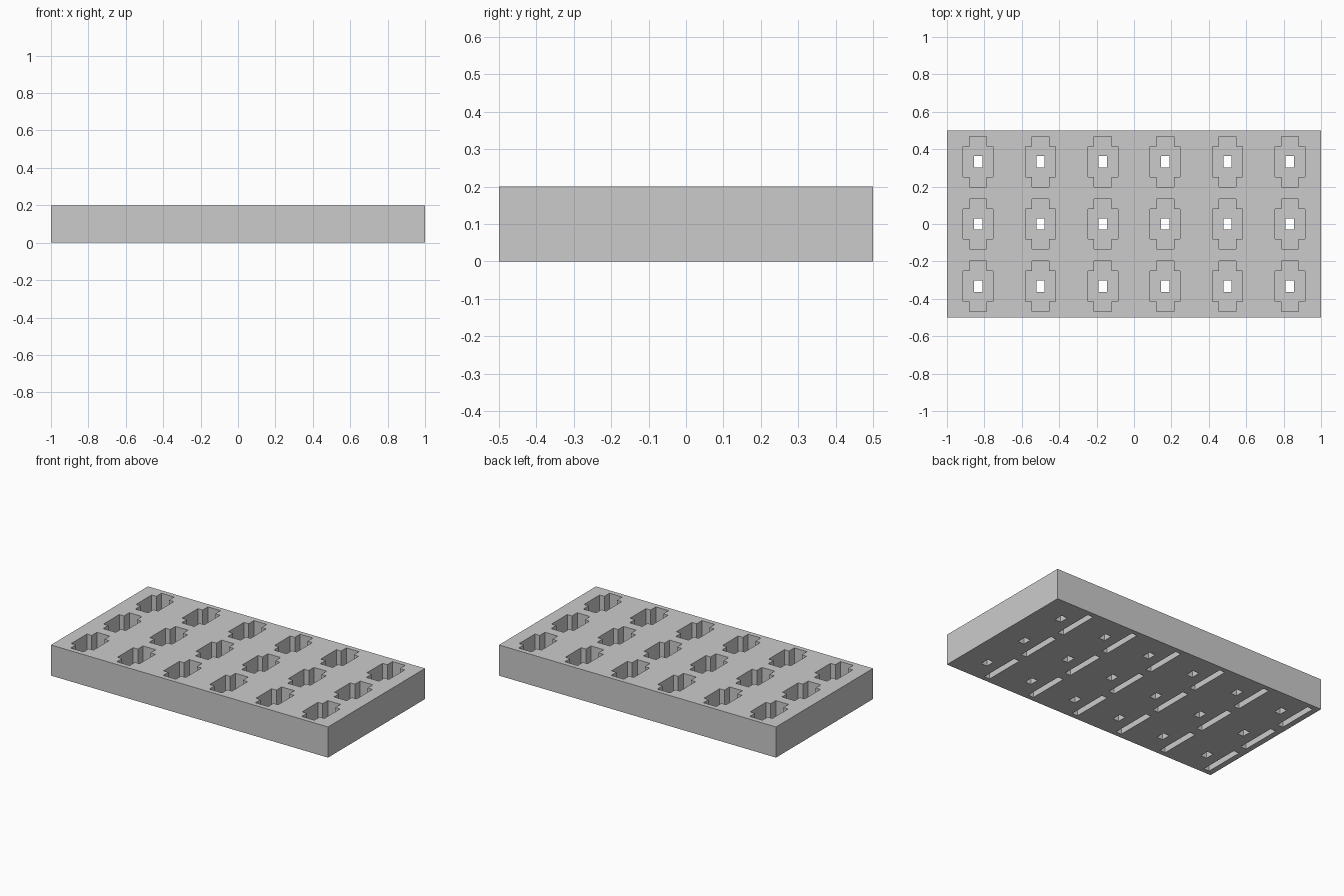
import bpy
import bmesh

if "Cube" in bpy.data.objects:
    bpy.data.objects.remove(bpy.data.objects["Cube"], do_unlink=True)

HEIGHT = 0.2
PITCH = 1 / 3
CENTRES = [((i - 2.5) * PITCH, (j - 1) * PITCH) for i in range(6) for j in range(3)]

grey = bpy.data.materials.new("plain grey")
grey.use_nodes = True
colour = (0.6, 0.6, 0.6, 1)
grey.diffuse_color = colour
grey.node_tree.nodes["Principled BSDF"].inputs["Base Color"].default_value = colour


def rectangle(hx, hy, ox=0):
    return [(ox - hx, -hy), (ox + hx, -hy), (ox + hx, hy), (ox - hx, hy)]


def cross(wide, arm, shoulder, tip):
    """Outline of a rectangle with a narrower tab at both y ends."""
    half = [(arm, -tip), (arm, -shoulder), (wide, -shoulder),
            (wide, shoulder), (arm, shoulder), (arm, tip)]
    return half + [(-x, -y) for x, y in half]


def prisms(name, outline, z0, z1, centres):
    """One object holding an upright prism of the outline at every centre."""
    bm = bmesh.new()
    for cx, cy in centres:
        base = bm.faces.new([bm.verts.new((cx + x, cy + y, z0)) for x, y in outline])
        top = bmesh.ops.extrude_face_region(bm, geom=[base])["geom"]
        verts = [g for g in top if isinstance(g, bmesh.types.BMVert)]
        bmesh.ops.translate(bm, verts=verts, vec=(0, 0, z1 - z0))
    bmesh.ops.recalc_face_normals(bm, faces=bm.faces)
    mesh = bpy.data.meshes.new(name)
    bm.to_mesh(mesh)
    bm.free()
    mesh.materials.append(grey)
    obj = bpy.data.objects.new(name, mesh)
    bpy.context.collection.objects.link(obj)
    return obj


def cut(target, cutter):
    cutter.hide_render = True
    mod = target.modifiers.new("cut", "BOOLEAN")
    mod.operation = "DIFFERENCE"
    mod.solver = "EXACT"
    mod.object = cutter
    bpy.context.view_layer.objects.active = target
    bpy.ops.object.modifier_apply(modifier=mod.name)
    bpy.data.objects.remove(cutter, do_unlink=True)


# Solid slab
block = prisms("block", rectangle(1, 0.5), 0, HEIGHT, [(0, 0)])

# Cross-shaped pockets open at the top
pocket = cross(0.08, 0.046, 0.081, 0.135)
cut(block, prisms("pocket_cutter", pocket, 0.05, HEIGHT + 0.1, CENTRES))

# Small holes through the pocket floors
cut(block, prisms("hole_cutter", rectangle(0.022, 0.03), -0.1, 0.1, CENTRES))

# Long slots open at the bottom, beside each pocket
cut(block, prisms("slot_cutter", rectangle(0.02, 0.135, -0.11), -0.1, 0.1, CENTRES))
